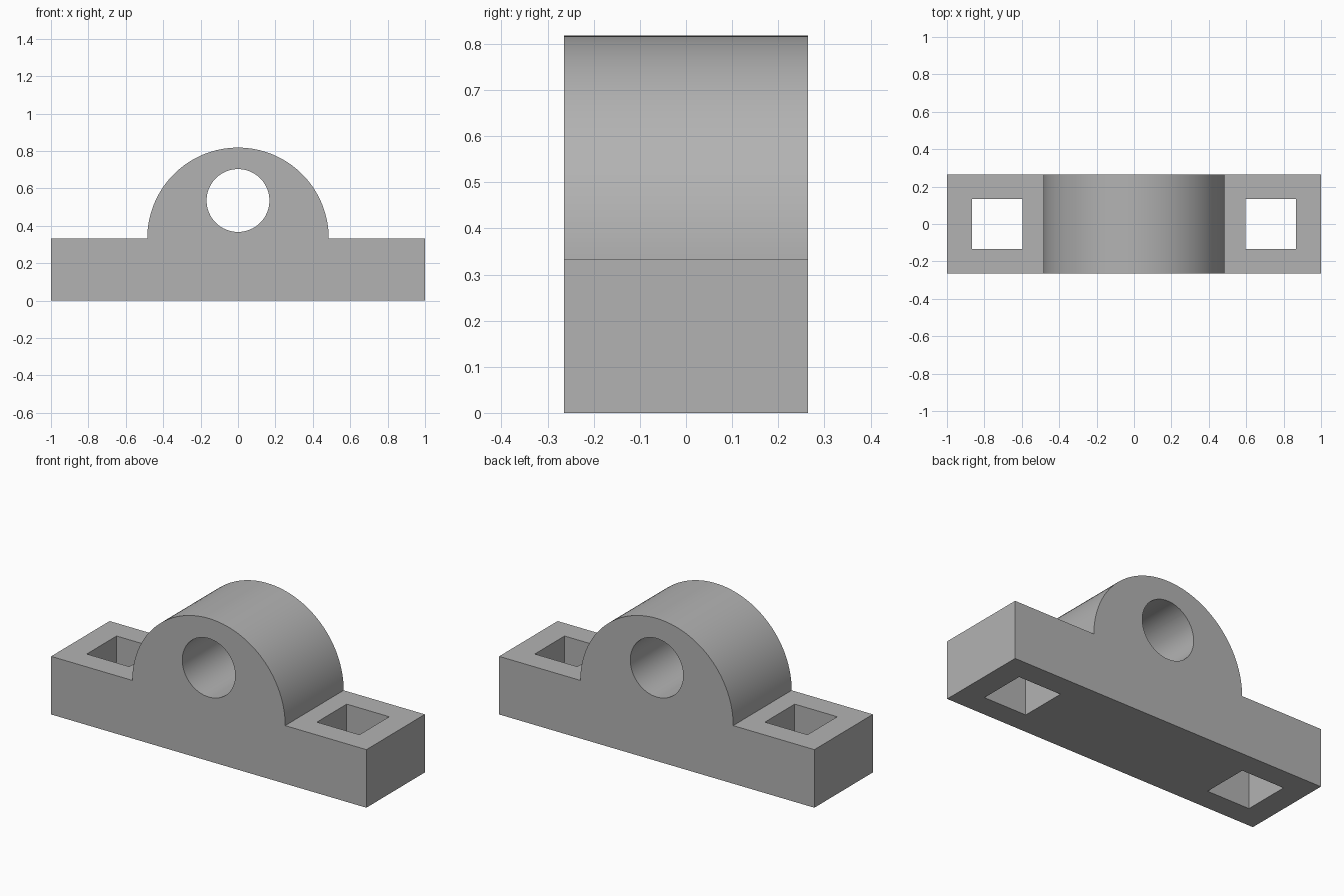
import bpy
import bmesh
from math import cos, sin, pi, radians

cube = bpy.data.objects.get("Cube")
if cube:
    bpy.data.objects.remove(cube, do_unlink=True)

DEPTH = 0.53
BASE_TOP = 0.333
ARCH_RADIUS = 0.485
BORE_RADIUS = 0.168
BORE_Z = 0.535
SLOT_SIZE = 0.27
SLOT_X = 0.73

grey = bpy.data.materials.new("plain grey")
grey.use_nodes = True
colour = (0.45, 0.45, 0.45, 1)
grey.diffuse_color = colour
grey.node_tree.nodes["Principled BSDF"].inputs["Base Color"].default_value = colour


def arc(radius, z, start, end, steps):
    """Points on an arc in the XZ plane."""
    angles = [start + (end - start) * i / steps for i in range(steps + 1)]
    return [(radius * cos(a), z + radius * sin(a)) for a in angles]


def extrude_profile(name, points, depth):
    """Solid made by extruding an XZ outline along Y, centred on y = 0."""
    bm = bmesh.new()
    face = bm.faces.new([bm.verts.new((x, -depth / 2, z)) for x, z in points])
    result = bmesh.ops.extrude_face_region(bm, geom=[face])
    moved = [v for v in result["geom"] if isinstance(v, bmesh.types.BMVert)]
    bmesh.ops.translate(bm, verts=moved, vec=(0, depth, 0))
    bmesh.ops.recalc_face_normals(bm, faces=bm.faces)
    mesh = bpy.data.meshes.new(name)
    bm.to_mesh(mesh)
    bm.free()
    mesh.materials.append(grey)
    obj = bpy.data.objects.new(name, mesh)
    bpy.context.collection.objects.link(obj)
    return obj


# Bearing block: flat foot with a half-round arch
outline = [(-1, BASE_TOP), (-1, 0), (1, 0), (1, BASE_TOP)]
outline += arc(ARCH_RADIUS, BASE_TOP, 0, pi, 64)
block = extrude_profile("bearing_block", outline, DEPTH)

# Cutters: shaft bore and a square mounting slot on each side
bore = arc(BORE_RADIUS, BORE_Z, 0, 2 * pi, 64)[:-1]
cutters = [extrude_profile("bore_cutter", bore, 1)]
half = SLOT_SIZE / 2
for side in (-1, 1):
    x = side * SLOT_X
    slot = [(x - half, -0.1), (x + half, -0.1), (x + half, 0.5), (x - half, 0.5)]
    cutters.append(extrude_profile("slot_cutter", slot, SLOT_SIZE))

bpy.ops.object.select_all(action="DESELECT")
bpy.context.view_layer.objects.active = block
block.select_set(True)
for cutter in cutters:
    cutter.hide_render = True
    cut = block.modifiers.new(cutter.name, "BOOLEAN")
    cut.operation = "DIFFERENCE"
    cut.solver = "EXACT"
    cut.object = cutter
    bpy.ops.object.modifier_apply(modifier=cut.name)
    bpy.data.objects.remove(cutter, do_unlink=True)

bpy.ops.object.shade_smooth_by_angle(angle=radians(30))
